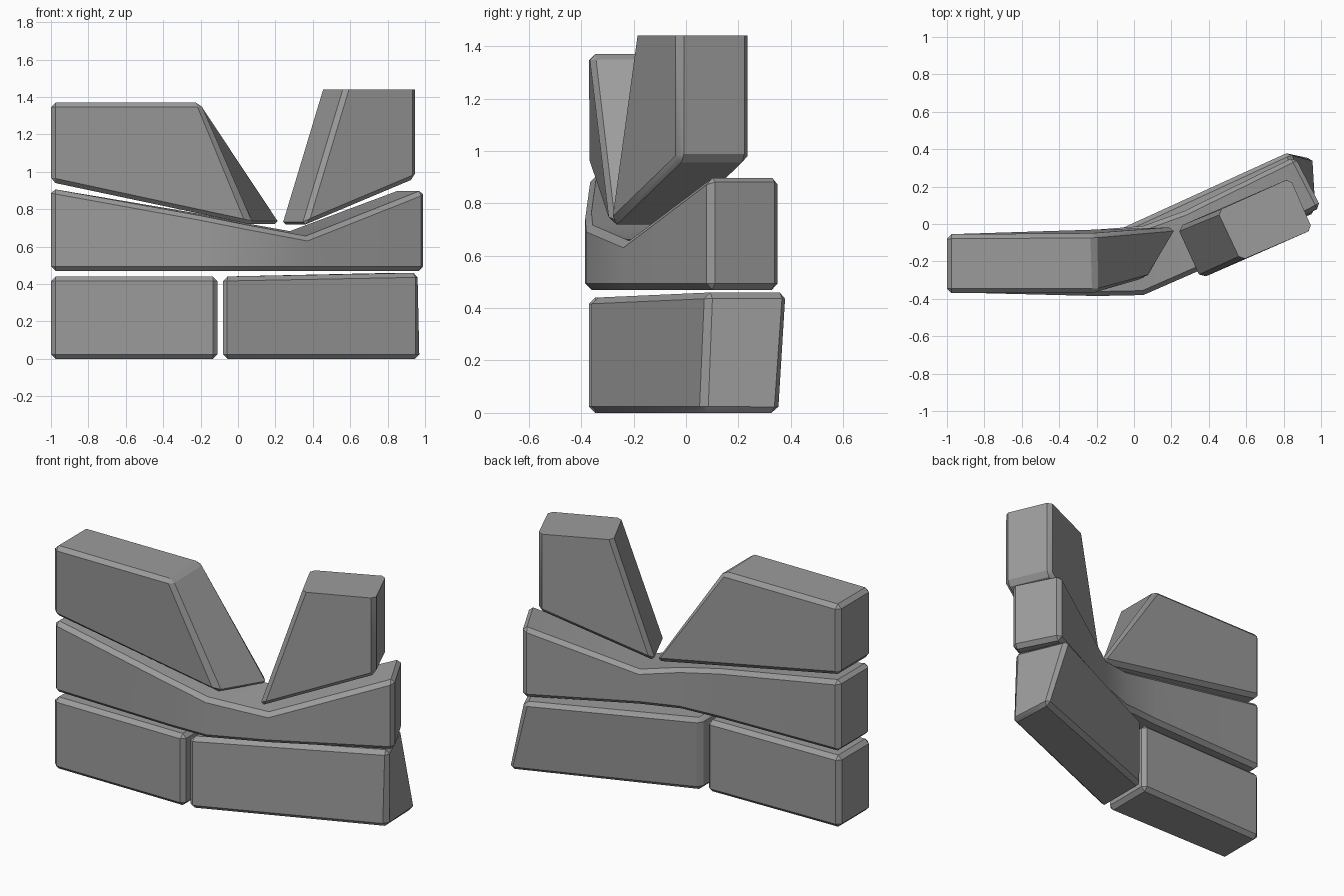
import bpy
import bmesh
import math
from mathutils import Vector

cube = bpy.data.objects.get("Cube")
if cube:
    bpy.data.objects.remove(cube, do_unlink=True)

# Single stone colour
stone = bpy.data.materials.new("stone grey")
stone.use_nodes = True
GREY = (0.33, 0.33, 0.33, 1)
stone.diffuse_color = GREY
stone.node_tree.nodes["Principled BSDF"].inputs["Base Color"].default_value = GREY


def section(front, back, low, high, lean_front=(0, 0), lean_back=(0, 0), rise=0):
    """Four corners of a slice; leans shift the top corners, rise lifts the back."""
    def top(base, lean, z):
        return Vector((base[0] + lean[0], base[1] + lean[1], z))
    return [Vector((*front, low)), Vector((*back, low)),
            top(back, lean_back, high + rise), top(front, lean_front, high)]


def make_stone(name, sections, chamfer=0.024, sharp_top=False):
    """Loft the slices into a closed block and chamfer its sharp edges."""
    bm = bmesh.new()
    rings = [[bm.verts.new(p) for p in s] for s in sections]
    for a, b in zip(rings, rings[1:]):
        for i in range(4):
            j = (i + 1) % 4
            bm.faces.new((a[i], a[j], b[j], b[i]))
    bm.faces.new(rings[0][::-1])
    bm.faces.new(rings[-1])
    bmesh.ops.recalc_face_normals(bm, faces=bm.faces)
    peak = max(v.co.z for v in bm.verts) - 0.01
    edges = [e for e in bm.edges
             if e.calc_face_angle() > math.radians(40)
             and not (sharp_top and all(v.co.z > peak for v in e.verts))]
    bmesh.ops.bevel(bm, geom=edges, offset=chamfer, segments=1,
                    affect='EDGES', clamp_overlap=True)
    bmesh.ops.recalc_face_normals(bm, faces=bm.faces)
    mesh = bpy.data.meshes.new(name)
    bm.to_mesh(mesh)
    bm.free()
    mesh.materials.append(stone)
    obj = bpy.data.objects.new(name, mesh)
    bpy.context.collection.objects.link(obj)
    bpy.ops.object.select_all(action='DESELECT')
    obj.select_set(True)
    bpy.context.view_layer.objects.active = obj
    bpy.ops.object.shade_smooth_by_angle(angle=math.radians(30))


# Bottom course
make_stone("lower_right_stone", [
    section((-1, -0.37), (-1, -0.06), 0, 0.44),
    section((-0.11, -0.37), (-0.11, -0.04), 0, 0.44)])
make_stone("lower_left_stone", [
    section((-0.08, -0.37), (-0.08, -0.03), 0, 0.44),
    section((0.97, 0.06), (0.96, 0.36), 0, 0.46, (0, 0.02), (-0.13, 0.03))])

# Bent middle course with a shallow valley
make_stone("middle_stone", [
    section((-1, -0.365), (-1, -0.055), 0.47, 0.91),
    section((-0.2, -0.385), (-0.2, -0.03), 0.47, 0.765, rise=0.01),
    section((0.05, -0.38), (0.05, -0.01), 0.47, 0.715, rise=0.01),
    section((0.37, -0.24), (0.27, 0.07), 0.47, 0.655, rise=0.03),
    section((1, 0.09), (0.86, 0.36), 0.47, 0.905)])

# Two broken upper stones
make_stone("upper_right_stone", [
    section((-1, -0.37), (-1, -0.055), 0.945, 1.37),
    section((0.07, -0.29), (0.24, -0.015), 0.715, 1.37,
            (-0.27, -0.08), (-0.45, -0.035))])
make_stone("upper_left_stone", [
    section((0.35, -0.295), (0.225, -0.02), 0.71, 1.44,
            (0.22, 0.1), (0.22, 0.09)),
    section((0.955, -0.03), (0.835, 0.245), 0.965, 1.44)], sharp_top=True)
